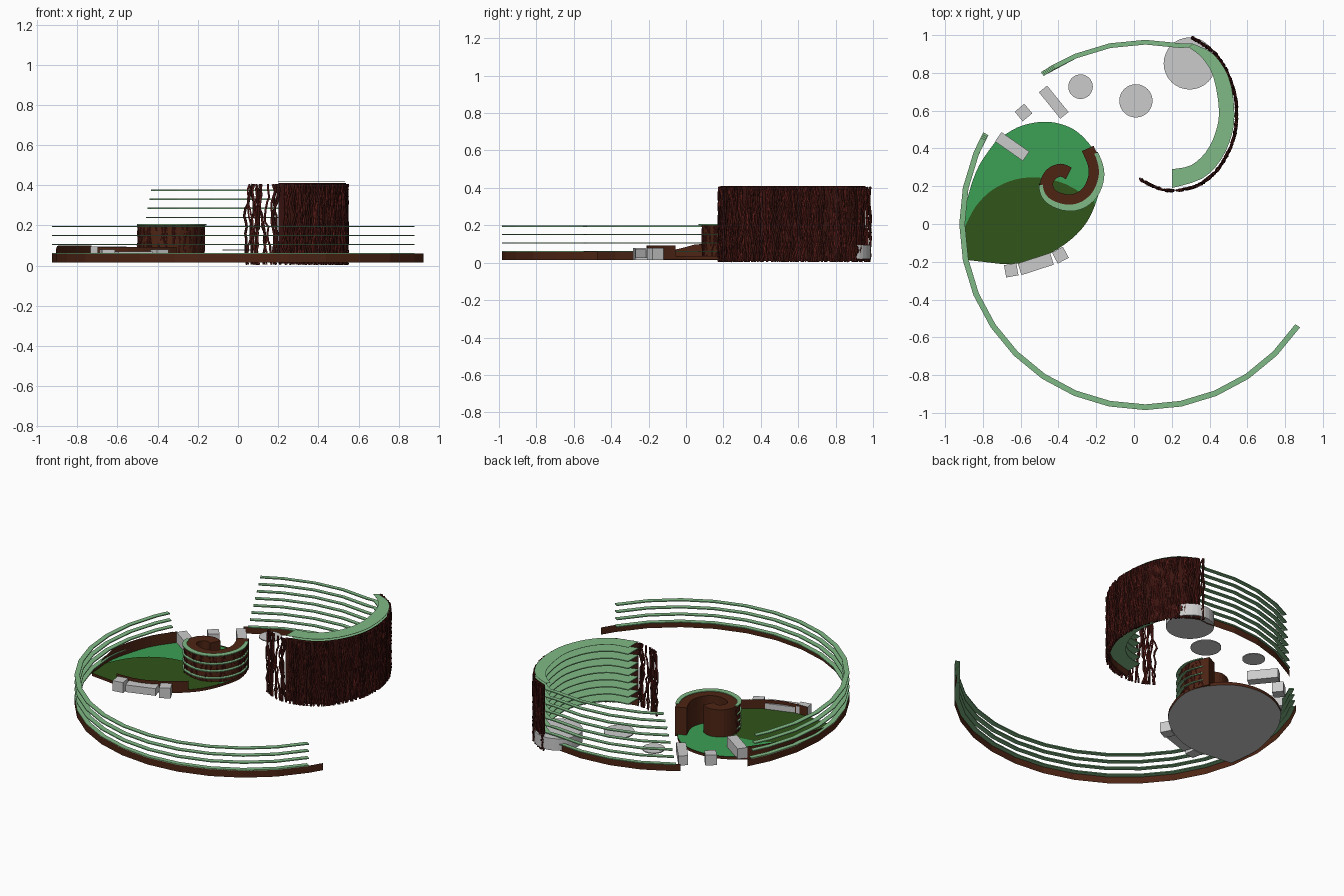
import bpy, bmesh, math, random
from mathutils import Vector

if "Cube" in bpy.data.objects:
    bpy.data.objects.remove(bpy.data.objects["Cube"])

random.seed(4)


def mat(name, r, g, b):
    m = bpy.data.materials.new(name)
    m.diffuse_color = (r, g, b, 1)
    m.use_nodes = True
    m.node_tree.nodes["Principled BSDF"].inputs["Base Color"].default_value = m.diffuse_color
    return m


RAIL = mat("rail_green", .22, .49, .24)
GRASS = mat("bright_grass", .045, .35, .09)
MOSS = mat("dark_grass", .03, .09, .01)
BROWN = mat("brown", .075, .018, .007)
BARK = mat("bark", .042, .007, .005)
RED = mat("red_bark", .115, .014, .011)


def finish(name, bm, material):
    me = bpy.data.meshes.new(name)
    bmesh.ops.recalc_face_normals(bm, faces=bm.faces)
    bm.to_mesh(me)
    bm.free()
    ob = bpy.data.objects.new(name, me)
    bpy.context.collection.objects.link(ob)
    if material:
        me.materials.append(material)
    return ob


def smooth(pts, n=4, closed=False):
    """Catmull-Rom through 2D points."""
    p = [Vector(q) for q in pts]
    c = len(p)
    out = []
    for i in range(c if closed else c - 1):
        if closed:
            a, b, d, e = (p[(i + k) % c] for k in (-1, 0, 1, 2))
        else:
            a, b, d, e = p[max(i - 1, 0)], p[i], p[i + 1], p[min(i + 2, c - 1)]
        for k in range(n):
            t = k / n
            out.append(.5 * (2 * b + (d - a) * t + (2 * a - 5 * b + 4 * d - e) * t * t
                             + (3 * b - a - 3 * d + e) * t ** 3))
    if not closed:
        out.append(p[-1])
    return out


def strip(bm, outer, inner, z0, z1):
    """Solid ribbon between two matching edges."""
    rows = [[bm.verts.new((q[0], q[1], z)) for q, z in
             ((o, z0), (i, z0), (i, z1), (o, z1))] for o, i in zip(outer, inner)]
    for a, b in zip(rows, rows[1:]):
        for k in range(4):
            bm.faces.new((a[k], a[(k + 1) % 4], b[(k + 1) % 4], b[k]))
    bm.faces.new(rows[0])
    bm.faces.new(rows[-1])


def sheet(name, pts, z0, tops, material):
    """Thin upright wall; tops is one height or a list."""
    if not isinstance(tops, list):
        tops = [tops] * len(pts)
    bm = bmesh.new()
    rows = [(bm.verts.new((p[0], p[1], z0)), bm.verts.new((p[0], p[1], t)))
            for p, t in zip(pts, tops)]
    for a, b in zip(rows, rows[1:]):
        bm.faces.new((a[0], b[0], b[1], a[1]))
    return finish(name, bm, material)


def plate(name, pts, z, material):
    bm = bmesh.new()
    bm.faces.new([bm.verts.new((p[0], p[1], z)) for p in pts])
    ob = finish(name, bm, material)
    return ob


def arc(r, a0, a1):
    """Points on the 32-sided ring between two angles in degrees."""
    step = 11.25
    mids = [k * step for k in range(64) if a0 + .1 < k * step < a1 - .1]
    return [(.06 + r * math.cos(math.radians(a)), r * math.sin(math.radians(a)))
            for a in [a0] + mids + [a1]]


def offset(pts, d):
    out = []
    for i, p in enumerate(pts):
        t = (pts[min(i + 1, len(pts) - 1)] - pts[max(i - 1, 0)]).normalized()
        out.append(p + Vector((-t.y, t.x)) * d)
    return out


LEVELS = [.06 + .045 * k for k in range(9)]
T = .006

# long low railing round the front and left
bm = bmesh.new()
for k, z in enumerate(LEVELS[:4]):
    a0 = 150.5 + .6 * k
    strip(bm, arc(.985, a0, 326.25), arc(.955, a0, 326.25), z - T / 2, z + T / 2)
finish("low_railing", bm, RAIL)
sheet("low_railing_base", arc(.985, 149, 331.3), .015, .06, BROWN)

# tall railing that widens into the crescent shelves
c_out = smooth([(.31, .955), (.42, .9), (.5, .78), (.53, .62), (.52, .48), (.46, .34), (.36, .24), (.2, .19)], 3)
c_in = smooth([(.29, .935), (.36, .88), (.42, .78), (.45, .6), (.43, .48), (.38, .38), (.3, .31), (.2, .29)], 3)
bm = bmesh.new()
for k, z in enumerate(LEVELS):
    if k < 8:
        a1 = 124.5 - .6 * k
        o = arc(.975, 78.75, a1)[::-1] + c_out
        i = arc(.95, 78.75, a1)[::-1] + c_in
    else:
        o, i = c_out, c_in
    strip(bm, o, i, z - T / 2, z + T / 2 if k < 8 else z - T / 4)
finish("tall_railing", bm, RAIL)
sheet("tall_railing_base", arc(.965, 78.75, 126)[::-1] + c_out, .015, .06, BROWN)
sheet("bark_backing", offset(c_out, .006), .01, .41, BARK)


def twigs(name, path, count, z0, z1, radius, material, wob=.011):
    """Wavy upright twigs spread along a path."""
    cu = bpy.data.curves.new(name, 'CURVE')
    cu.dimensions = '3D'
    cu.bevel_depth = radius
    cu.bevel_resolution = 0
    cu.use_fill_caps = True
    lens = [0]
    for a, b in zip(path, path[1:]):
        lens.append(lens[-1] + (b - a).length)

    def at(s):
        s = min(max(s, 0), lens[-1] - 1e-5)
        i = max(j for j in range(len(lens) - 1) if lens[j] <= s)
        return path[i].lerp(path[i + 1], (s - lens[i]) / (lens[i + 1] - lens[i]))

    n = max(4, int((z1 - z0) / .03))
    for k in range(count):
        s = (k + random.random()) / count * lens[-1]
        sp = cu.splines.new('POLY')
        sp.points.add(n)
        for j in range(n + 1):
            s += random.uniform(-wob, wob)
            p = at(s)
            z = z0 + (z1 - z0) * j / n + random.uniform(-.006, .006) * (0 < j < n)
            sp.points[j].co = (p.x + random.uniform(-.005, .005),
                               p.y + random.uniform(-.005, .005), z, 1)
    ob = bpy.data.objects.new(name, cu)
    bpy.context.collection.objects.link(ob)
    cu.materials.append(material)
    bpy.context.view_layer.objects.active = ob
    ob.select_set(True)
    bpy.ops.object.convert(target='MESH')
    ob.select_set(False)


# bark screen: dense behind the shelves, open at the free end
dense = smooth([(.31, .985), (.36, .955), (.43, .9), (.49, .81), (.53, .7), (.543, .6), (.53, .46),
                (.475, .335), (.42, .265), (.34, .205), (.24, .178)], 3)
loose = smooth([(.24, .178), (.16, .18), (.08, .21), (.02, .245)], 3)
for nm, p, c in (("dense", dense, 62), ("loose", loose, 8)):
    twigs(nm + "_bark_dark", p, c, .005, .405, .0065, BARK)
    twigs(nm + "_bark_red", p, c, .005, .405, .0055, RED)

# leaf-shaped floor with dark grass across the front half
leaf = smooth([(-.7, -.212), (-.55, -.2), (-.4, -.13), (-.28, -.03), (-.21, .09), (-.17, .25), (-.2, .37),
               (-.29, .48), (-.39, .53), (-.5, .54), (-.62, .51), (-.73, .44)], 4)
left = smooth([(-.73, .44), (-.82, .31), (-.875, .16), (-.905, 0), (-.887, -.19)], 4)
outline = leaf + left[1:]
plate("floor_underside", outline[::-1], .018, None)
plate("grass_floor", outline, .03, GRASS)
front = [p for p in leaf if p.y < .12]
moss = front + smooth([(-.21, .12), (-.36, .21), (-.5, .245), (-.63, .235), (-.75, .18), (-.84, .09), (-.902, -.03)], 4) + [left[-1]]
plate("dark_grass", moss, .034, MOSS)
sheet("floor_rim", outline + [outline[0]], .018, .036, BROWN)
sheet("left_wall", left, .018, [min(.1, .036 + .012 * (len(left) - 1 - i)) for i in range(len(left))], BROWN)
wall = [p for p in leaf if p.y < -.04]
sheet("front_wall", wall, .018, .092, BROWN)

# snail-shaped tower
snail = smooth([(-.345, .268), (-.39, .285), (-.44, .262), (-.463, .21), (-.44, .155), (-.37, .125),
                (-.3, .13), (-.24, .175), (-.208, .25), (-.212, .32), (-.245, .4)], 4)
bm = bmesh.new()
strip(bm, offset(snail, -.034), offset(snail, .034), .02, .202)
finish("snail_tower", bm, BROWN)
outer = snail[12:-2]
twigs("tower_bark", offset(outer, -.034), 34, .025, .2, .004, RED, .008)
bm = bmesh.new()
for z in (.06, .105, .15, .203):
    n = len(outer) - 1
    edge = [p + (q - p).normalized() * (.01 + .016 * math.sin(math.pi * i / n))
            for i, (p, q) in enumerate(zip(offset(outer, -.03), offset(outer, -.08)))]
    strip(bm, edge, offset(outer, -.02), z - T / 2, z + T / 2)
finish("tower_rails", bm, RAIL)


# grey stone blocks
def block(name, x, y, sx, sy, z0, z1, deg):
    bm = bmesh.new()
    bmesh.ops.create_cube(bm, size=1)
    ob = finish(name, bm, None)
    ob.scale = (sx, sy, z1 - z0)
    ob.location = (x, y, (z0 + z1) / 2)
    ob.rotation_euler.z = math.radians(deg)


block("front_bench", -.52, -.212, .18, .065, .025, .07, 18)
block("front_bench_end_left", -.65, -.245, .066, .066, .015, .08, 10)
block("front_bench_end_right", -.39, -.165, .066, .066, .015, .08, 28)
block("rear_slab", -.645, .41, .18, .06, .03, .095, -35)
block("outer_slab", -.425, .645, .18, .056, .02, .08, -51)
block("outer_cube", -.585, .59, .066, .066, .015, .08, 40)


# round stump and stepping discs
def disc(name, x, y, r, z0, z1):
    bm = bmesh.new()
    bmesh.ops.create_cone(bm, cap_ends=True, segments=32, radius1=r, radius2=r, depth=z1 - z0)
    finish(name, bm, None).location = (x, y, (z0 + z1) / 2)


disc("stump", .295, .85, .138, .02, .095)
disc("middle_disc", .01, .652, .088, .074, .08)
disc("small_disc", -.283, .727, .065, .074, .08)
